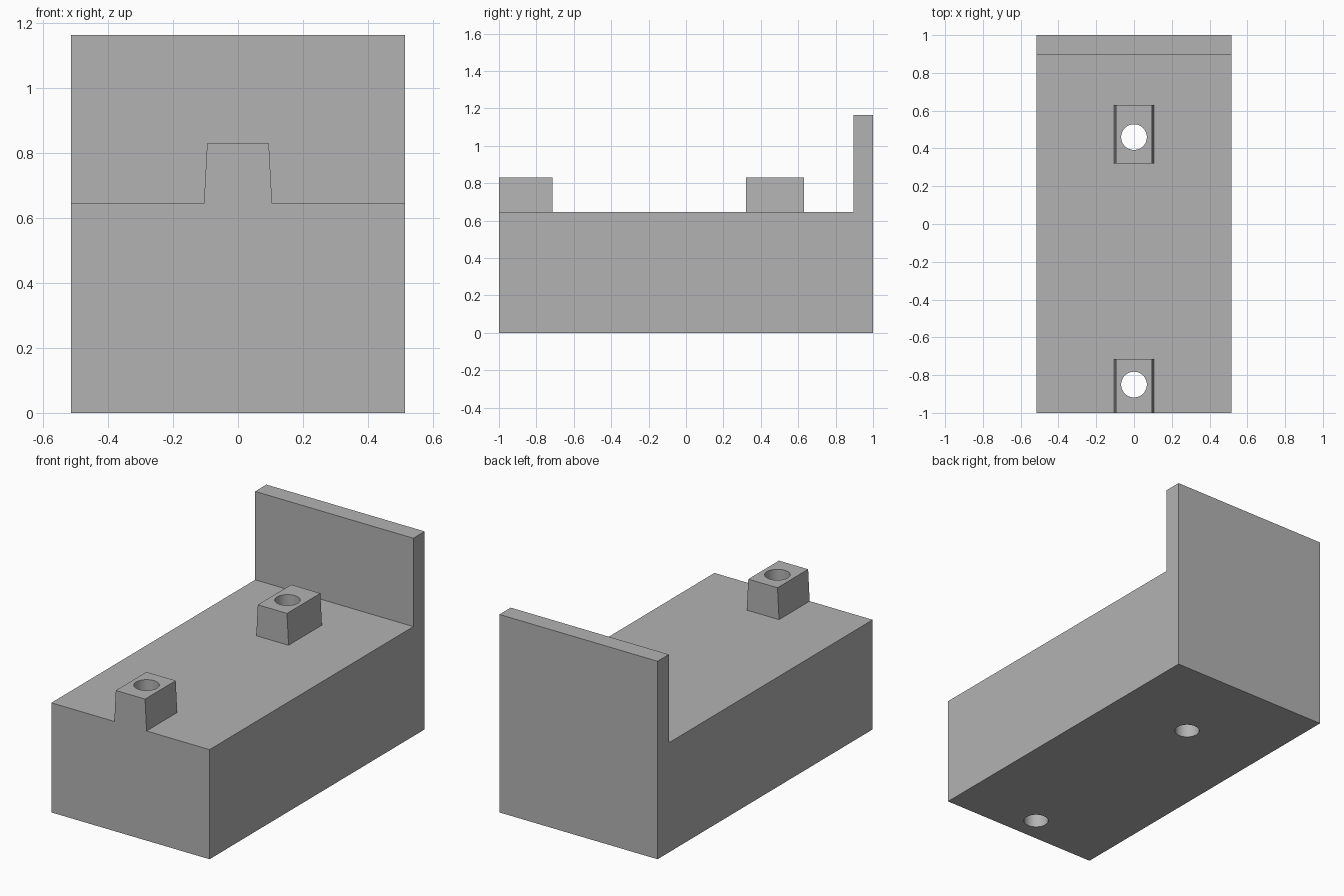
import bpy
import bmesh
from mathutils import Vector

cube = bpy.data.objects.get("Cube")
if cube:
    bpy.data.objects.remove(cube, do_unlink=True)

GREY = (0.45, 0.45, 0.45, 1.0)
grey = bpy.data.materials.new("plain grey")
grey.use_nodes = True
grey.diffuse_color = GREY
grey.node_tree.nodes["Principled BSDF"].inputs["Base Color"].default_value = GREY

HALF_WIDTH, DECK, WALL_TOP = 0.515, 0.645, 1.165
LUG_TOP = 0.83
HOLE_RADIUS = 0.068
# name, front y, back y, hole centre y
LUGS = [("front_lug", -1.0, -0.715, -0.85), ("rear_lug", 0.32, 0.63, 0.46)]


def extrude_profile(name, points, direction):
    """Solid made by sweeping a closed planar profile along a direction."""
    bm = bmesh.new()
    face = bm.faces.new([bm.verts.new(p) for p in points])
    swept = bmesh.ops.extrude_face_region(bm, geom=[face], use_keep_orig=True)
    moved = [v for v in swept["geom"] if isinstance(v, bmesh.types.BMVert)]
    bmesh.ops.translate(bm, verts=moved, vec=Vector(direction))
    bmesh.ops.recalc_face_normals(bm, faces=bm.faces)
    mesh = bpy.data.meshes.new(name)
    bm.to_mesh(mesh)
    bm.free()
    mesh.materials.append(grey)
    obj = bpy.data.objects.new(name, mesh)
    bpy.context.collection.objects.link(obj)
    return obj


def combine(target, tool, operation):
    """Apply a boolean and discard its tool."""
    mod = target.modifiers.new(tool.name, "BOOLEAN")
    mod.operation, mod.solver, mod.object = operation, "EXACT", tool
    bpy.context.view_layer.objects.active = target
    bpy.ops.object.modifier_apply(modifier=mod.name)
    bpy.data.objects.remove(tool, do_unlink=True)


# Block and upright back wall from one L-shaped side profile
side = [(-1, 0), (1, 0), (1, WALL_TOP), (0.895, WALL_TOP), (0.895, DECK), (-1, DECK)]
body = extrude_profile("block_with_back_wall",
                       [(-HALF_WIDTH, y, z) for y, z in side],
                       (2 * HALF_WIDTH, 0, 0))

# Tapered lugs, with a straight foot sunk into the block
right_edge = [(0.105, DECK - 0.1), (0.105, DECK), (0.095, LUG_TOP)]
outline = right_edge + [(-x, z) for x, z in reversed(right_edge)]
for name, front, back, _ in LUGS:
    lug = extrude_profile(name, [(x, front, z) for x, z in outline],
                          (0, back - front, 0))
    combine(body, lug, "UNION")

# Vertical holes right through the lugs and the block
for name, _, _, centre in LUGS:
    bpy.ops.mesh.primitive_cylinder_add(vertices=48, radius=HOLE_RADIUS, depth=2,
                                        location=(0, centre, 0.5))
    drill = bpy.context.object
    drill.name = name + "_drill"
    drill.hide_render = True
    drill.data.materials.append(grey)
    combine(body, drill, "DIFFERENCE")

# Smooth hole walls, crisp edges everywhere else
bpy.ops.object.select_all(action="DESELECT")
body.select_set(True)
bpy.context.view_layer.objects.active = body
bpy.ops.object.shade_smooth_by_angle(angle=0.5)
